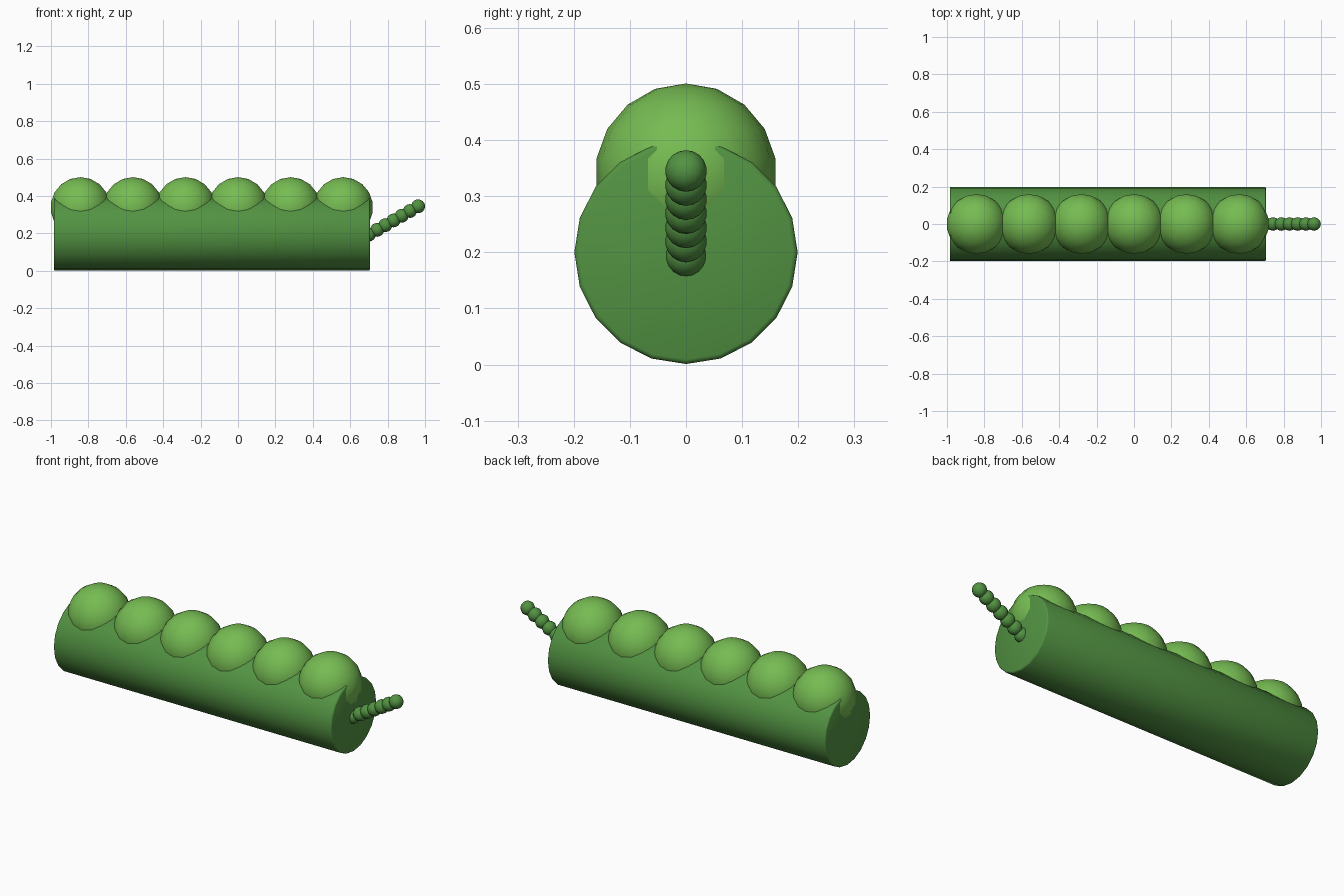
import bpy
import bmesh
import math
from mathutils import Matrix, Vector

cube = bpy.data.objects.get("Cube")
if cube:
    bpy.data.objects.remove(cube, do_unlink=True)


def make_material(name, rgb):
    mat = bpy.data.materials.new(name)
    mat.use_nodes = True
    mat.diffuse_color = (*rgb, 1)
    mat.node_tree.nodes["Principled BSDF"].inputs["Base Color"].default_value = (*rgb, 1)
    return mat


def add_object(name, bm, mat, location):
    mesh = bpy.data.meshes.new(name)
    bm.to_mesh(mesh)
    bm.free()
    mesh.materials.append(mat)
    obj = bpy.data.objects.new(name, mesh)
    obj.location = location
    bpy.context.collection.objects.link(obj)
    bpy.ops.object.select_all(action="DESELECT")
    obj.select_set(True)
    bpy.context.view_layer.objects.active = obj
    bpy.ops.object.shade_smooth_by_angle(angle=math.radians(50))
    return obj


def add_ball(name, radius, segments, rings, mat, location):
    bm = bmesh.new()
    bmesh.ops.create_uvsphere(bm, u_segments=segments, v_segments=rings, radius=radius)
    return add_object(name, bm, mat, location)


pod_green = make_material("pod green", (0.085, 0.29, 0.055))
pea_green = make_material("pea green", (0.18, 0.50, 0.085))

POD_CENTRE = -0.14
POD_LENGTH = 1.69

# Pod: a lying cylinder with softened end rims
bm = bmesh.new()
bmesh.ops.create_cone(bm, cap_ends=True, segments=20, radius1=0.199, radius2=0.199,
                      depth=POD_LENGTH, matrix=Matrix.Rotation(math.pi / 2, 4, "Y"))
rims = [e for e in bm.edges if abs(e.verts[0].co.x - e.verts[1].co.x) < 0.01]
bmesh.ops.bevel(bm, geom=rims, offset=0.008, segments=2, profile=0.5, affect="EDGES")
add_object("pod", bm, pod_green, (POD_CENTRE, 0, 0.2))

# Row of peas set into the top of the pod
PEAS = 6
for i in range(PEAS):
    x = POD_CENTRE + (i - (PEAS - 1) / 2) * 0.281
    add_ball(f"pea_{i + 1}", 0.162, 18, 9, pea_green, (x, 0, 0.339))

# Stem: a rising chain of small beads
BEADS = 7
start, end = Vector((0.70, 0, 0.194)), Vector((0.963, 0, 0.345))
for i in range(BEADS):
    add_ball(f"stem_bead_{i + 1}", 0.037, 12, 9, pod_green, start.lerp(end, i / (BEADS - 1)))
